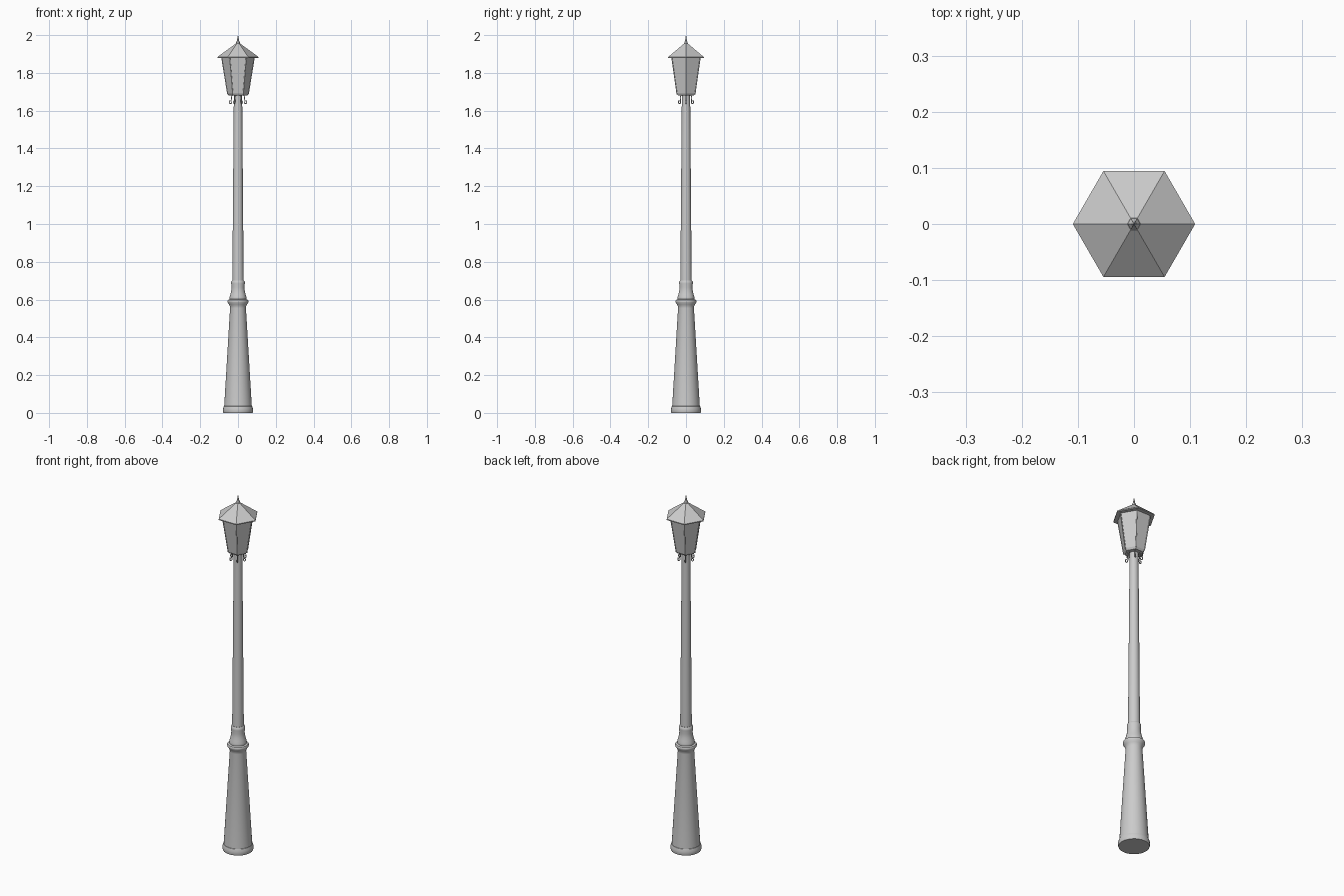
import bpy, math
from mathutils import Vector

if "Cube" in bpy.data.objects:
    bpy.data.objects.remove(bpy.data.objects["Cube"])

def lathe(name, profile, sides, smooth=True):
    """Revolve a list of (radius, z) points about z, capping both ends."""
    verts, faces = [], []
    for r, z in profile:
        for i in range(sides):
            a = 2 * math.pi * i / sides
            verts.append((r * math.cos(a), r * math.sin(a), z))
    for k in range(len(profile) - 1):
        for i in range(sides):
            j = (i + 1) % sides
            faces.append((k * sides + i, k * sides + j,
                          (k + 1) * sides + j, (k + 1) * sides + i))
    faces.append(tuple(reversed(range(sides))))
    faces.append(tuple(range((len(profile) - 1) * sides, len(profile) * sides)))
    mesh = bpy.data.meshes.new(name)
    mesh.from_pydata(verts, [], faces)
    obj = bpy.data.objects.new(name, mesh)
    bpy.context.collection.objects.link(obj)
    if smooth:
        bpy.ops.object.select_all(action='DESELECT')
        obj.select_set(True)
        bpy.context.view_layer.objects.active = obj
        bpy.ops.object.shade_smooth_by_angle(angle=math.radians(35))
    return obj

def tube(name, points, angle, radius, kind='POLY'):
    """Thin rod along (radius, z) points, turned about z by angle."""
    curve = bpy.data.curves.new(name, 'CURVE')
    curve.dimensions = '3D'
    curve.bevel_depth = radius
    curve.bevel_resolution = 1
    curve.resolution_u = 4
    curve.use_fill_caps = True
    s = curve.splines.new(kind)
    s.points.add(len(points) - 1)
    for p, (r, z) in zip(s.points, points):
        p.co = (r * math.cos(angle), r * math.sin(angle), z, 1)
    if kind == 'NURBS':
        s.order_u = 3
        s.use_endpoint_u = True
    obj = bpy.data.objects.new(name, curve)
    bpy.context.collection.objects.link(obj)

# flared pedestal with foot ring and collar
lathe("pedestal", [(0.077, 0), (0.079, 0.006), (0.079, 0.022), (0.075, 0.035),
                   (0.073, 0.036), (0.042, 0.555), (0.043, 0.563), (0.047, 0.573),
                   (0.055, 0.585), (0.056, 0.592), (0.053, 0.598), (0.044, 0.602)], 32)

# turned neck above the collar
lathe("neck", [(0.044, 0.60), (0.045, 0.607), (0.044, 0.614), (0.040, 0.628),
               (0.036, 0.645), (0.034, 0.665), (0.036, 0.685), (0.036, 0.694),
               (0.031, 0.702)], 32)

# tapered shaft
lathe("shaft", [(0.030, 0.69), (0.022, 1.685)], 32)

# six-sided lantern
lathe("lantern_body", [(0.048, 1.679), (0.056, 1.690), (0.087, 1.886)], 6, False)
lathe("roof", [(0.085, 1.879), (0.109, 1.879), (0.109, 1.884), (0.012, 1.955)], 6, False)
lathe("finial", [(0.012, 1.953), (0.010, 1.962), (0.006, 1.970), (0.0005, 2.0)], 6, False)

# corner bars and scroll brackets, one per lantern corner
for i in range(6):
    a = i * math.pi / 3
    tube("corner_bar", [(0.055, 1.687), (0.087, 1.884)], a, 0.0025)
    tube("scroll_bracket", [(0.030, 1.683), (0.037, 1.670), (0.032, 1.655),
                            (0.034, 1.638), (0.043, 1.636), (0.047, 1.646),
                            (0.044, 1.655), (0.039, 1.651)], a, 0.0025, 'NURBS')
